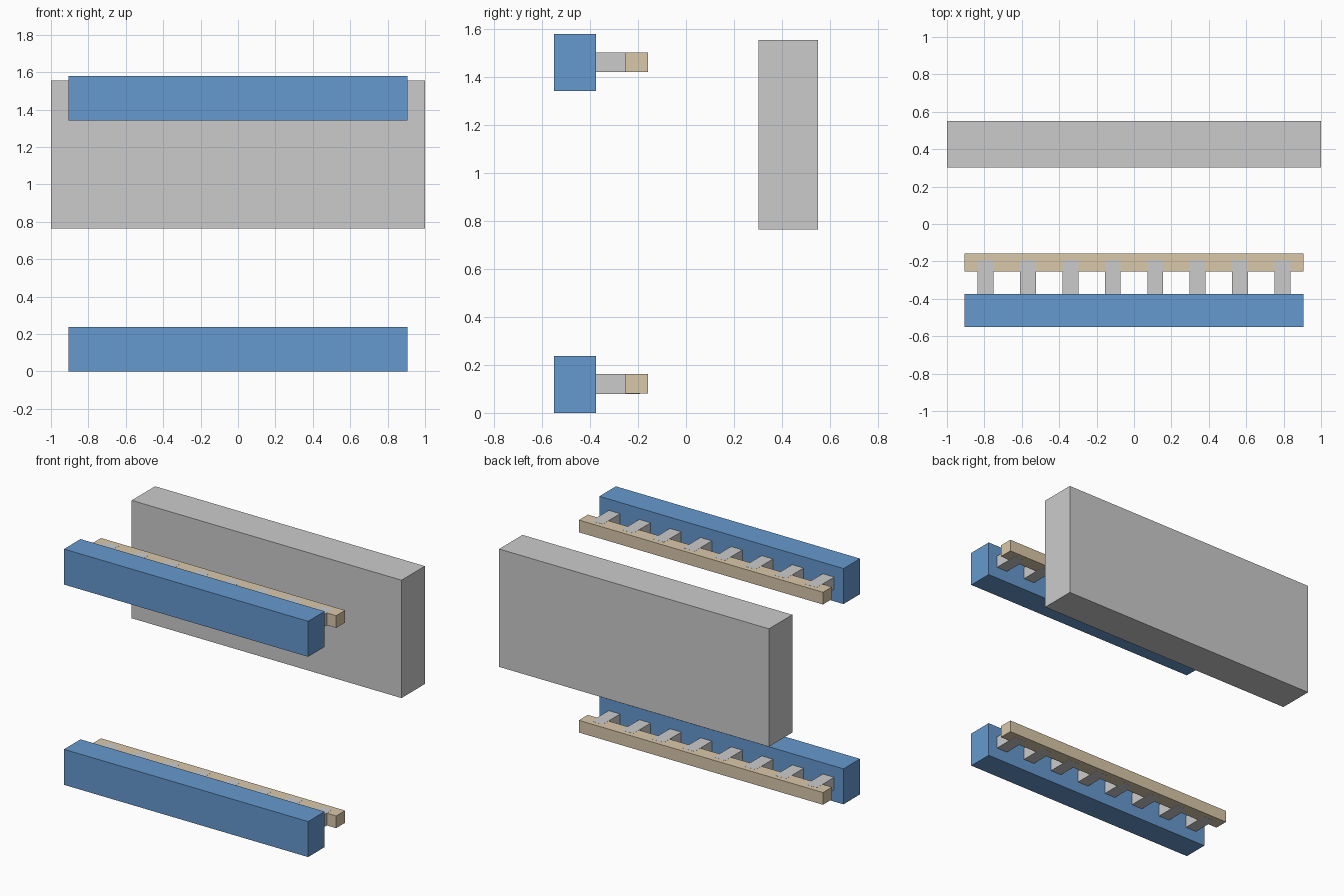
import bpy

if "Cube" in bpy.data.objects:
    bpy.data.objects.remove(bpy.data.objects["Cube"])


def material(name, color):
    m = bpy.data.materials.new(name)
    m.diffuse_color = color
    m.use_nodes = True
    m.node_tree.nodes["Principled BSDF"].inputs["Base Color"].default_value = m.diffuse_color
    return m


def box(name, x, y, z, mat=None):
    """Box spanning the (min, max) range on each axis."""
    spans = (x, y, z)
    bpy.ops.mesh.primitive_cube_add(size=1, location=[(a + b) / 2 for a, b in spans])
    ob = bpy.context.object
    ob.name = name
    ob.scale = [b - a for a, b in spans]
    bpy.ops.object.transform_apply(location=False, rotation=False, scale=True)
    if mat:
        ob.data.materials.append(mat)
    return ob


blue = material("blue", (0.13, 0.32, 0.62, 1))
tan = material("tan", (0.7, 0.58, 0.4, 1))

# Large slab at the back
box("back_slab", (-1, 1), (0.303, 0.55), (0.765, 1.555))

# Two identical rail assemblies
for level, z in (("lower", 0), ("upper", 1.342)):
    box(level + "_beam", (-0.905, 0.905), (-0.55, -0.375), (z, z + 0.238), blue)
    box(level + "_rail", (-0.905, 0.905), (-0.253, -0.158), (z + 0.08, z + 0.162), tan)
    # Spacer blocks joining the beam to the rail
    for i in range(8):
        cx = (i - 3.5) * 0.2267
        box(f"{level}_spacer_{i + 1}", (cx - 0.042, cx + 0.042), (-0.375, -0.192),
            (z + 0.0795, z + 0.1625))
